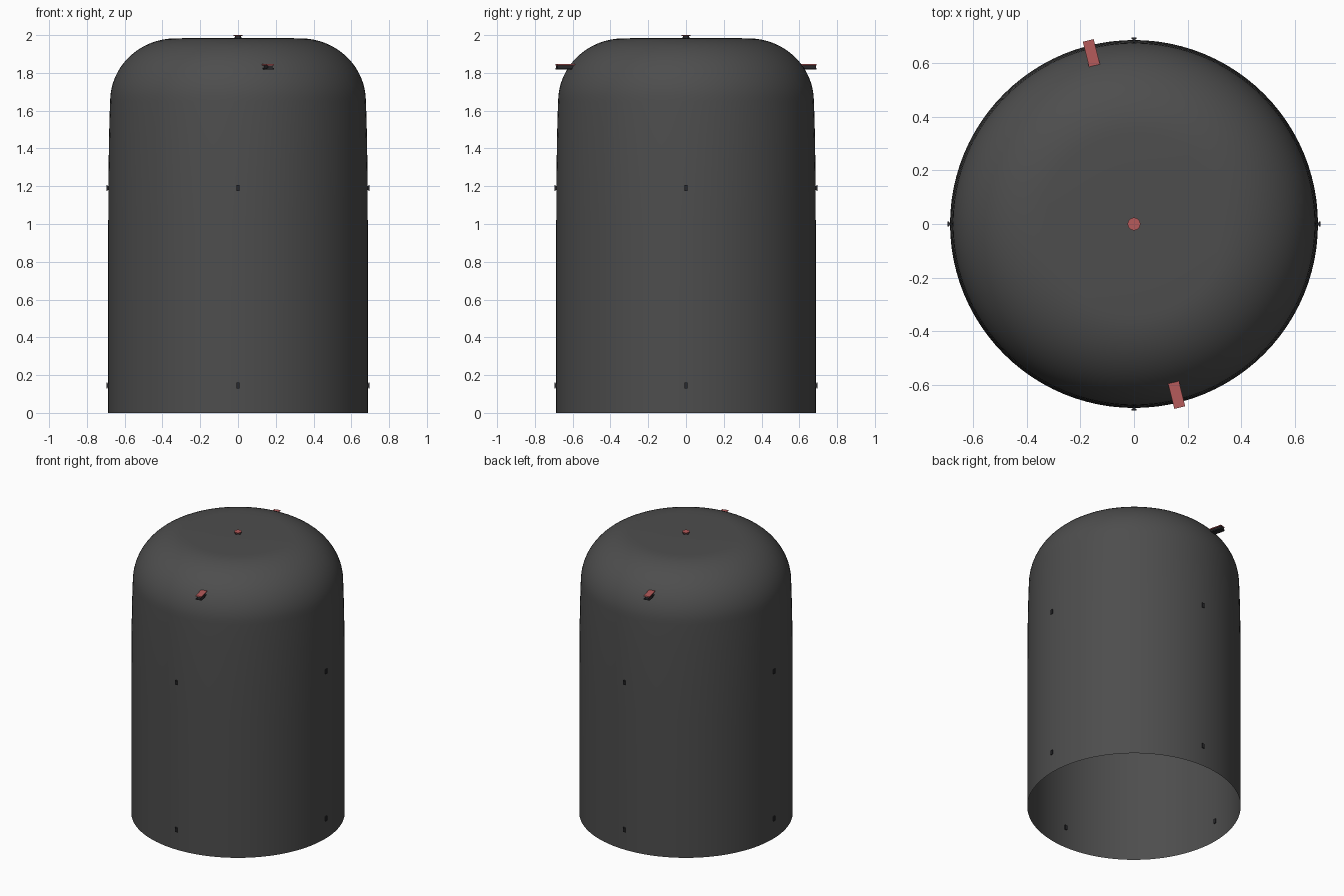
import bpy, bmesh, math
from mathutils import Matrix, Vector

if "Cube" in bpy.data.objects:
    bpy.data.objects.remove(bpy.data.objects["Cube"])


def material(name, rgb):
    m = bpy.data.materials.new(name)
    m.diffuse_color = (*rgb, 1)
    m.use_nodes = True
    m.node_tree.nodes["Principled BSDF"].inputs["Base Color"].default_value = m.diffuse_color
    return m


GREY = material("dark grey", (0.075, 0.075, 0.075))
RED = material("dull red", (0.47, 0.105, 0.105))
BLACK = material("near black", (0.022, 0.022, 0.025))


def make_object(name, bm, mats, smooth=False):
    me = bpy.data.meshes.new(name)
    bm.normal_update()
    bm.to_mesh(me)
    bm.free()
    for m in mats:
        me.materials.append(m)
    ob = bpy.data.objects.new(name, me)
    bpy.context.collection.objects.link(ob)
    if smooth:
        bpy.ops.object.select_all(action='DESELECT')
        ob.select_set(True)
        bpy.context.view_layer.objects.active = ob
        bpy.ops.object.shade_smooth_by_angle(angle=math.radians(40))
    return ob


def add_box(bm, size, centre, matrix=Matrix(), mat=0):
    m = matrix @ Matrix.Translation(centre) @ Matrix.Diagonal((*size, 1))
    verts = bmesh.ops.create_cube(bm, size=1, matrix=m)['verts']
    for f in {f for v in verts for f in v.link_faces}:
        f.material_index = mat


def add_disc(bm, radius, z0, z1, mat=0):
    m = Matrix.Translation((0, 0, (z0 + z1) / 2))
    verts = bmesh.ops.create_cone(bm, cap_ends=True, segments=16, radius1=radius,
                                  radius2=radius, depth=z1 - z0, matrix=m)['verts']
    for f in {f for v in verts for f in v.link_faces}:
        f.material_index = mat


# Open-bottomed domed shell: wall profile, elliptical shoulder, nearly flat crown
SEG = 96
profile = [(0.687, 0), (0.687, 0.5), (0.687, 1.0), (0.686, 1.25), (0.683, 1.45), (0.680, 1.57)]
for i in range(17):
    a = math.pi / 2 * i / 16
    profile.append((0.33 + 0.347 * math.cos(a), 1.65 + 0.333 * math.sin(a)))
profile.append((0.16, 1.985))
bm = bmesh.new()
rings = []
for r, z in profile:
    rings.append([bm.verts.new((r * math.cos(2 * math.pi * k / SEG),
                                r * math.sin(2 * math.pi * k / SEG), z)) for k in range(SEG)])
for lo, hi in zip(rings, rings[1:]):
    for k in range(SEG):
        n = (k + 1) % SEG
        bm.faces.new((lo[k], lo[n], hi[n], hi[k]))
apex = bm.verts.new((0, 0, 1.985))
for k in range(SEG):
    bm.faces.new((rings[-1][k], rings[-1][(k + 1) % SEG], apex))
make_object("domed_shell", bm, [GREY], smooth=True)

# Crown pin: dark spool with red cap
bm = bmesh.new()
add_disc(bm, 0.022, 1.978, 1.988)
add_disc(bm, 0.016, 1.987, 1.994)
add_disc(bm, 0.024, 1.994, 2.0, 1)
make_object("crown_pin", bm, [BLACK, RED])

# Two shoulder brackets: radial I-beams with red top plates
for name, side in (("front_bracket", 0), ("back_bracket", math.pi)):
    rot = Matrix.Rotation(math.radians(-76) + side, 4, 'Z')
    bm = bmesh.new()
    add_box(bm, (0.105, 0.042, 0.008), (0.654, 0, 1.822), rot)
    add_box(bm, (0.103, 0.026, 0.015), (0.654, 0, 1.833), rot)
    add_box(bm, (0.105, 0.042, 0.006), (0.654, 0, 1.843), rot, 1)
    make_object(name, bm, [BLACK, RED])

# Wall clips: four around, at two heights, passing through the wall
for level, z in (("lower", 0.145), ("upper", 1.19)):
    for k, side in enumerate(("right", "back", "left", "front")):
        rot = Matrix.Rotation(k * math.pi / 2, 4, 'Z')
        bm = bmesh.new()
        add_box(bm, (0.006, 0.018, 0.032), (0.693, 0, z), rot)
        add_box(bm, (0.02, 0.010, 0.022), (0.687, 0, z), rot)
        add_box(bm, (0.006, 0.018, 0.032), (0.680, 0, z), rot)
        make_object(f"{level}_{side}_clip", bm, [BLACK])
